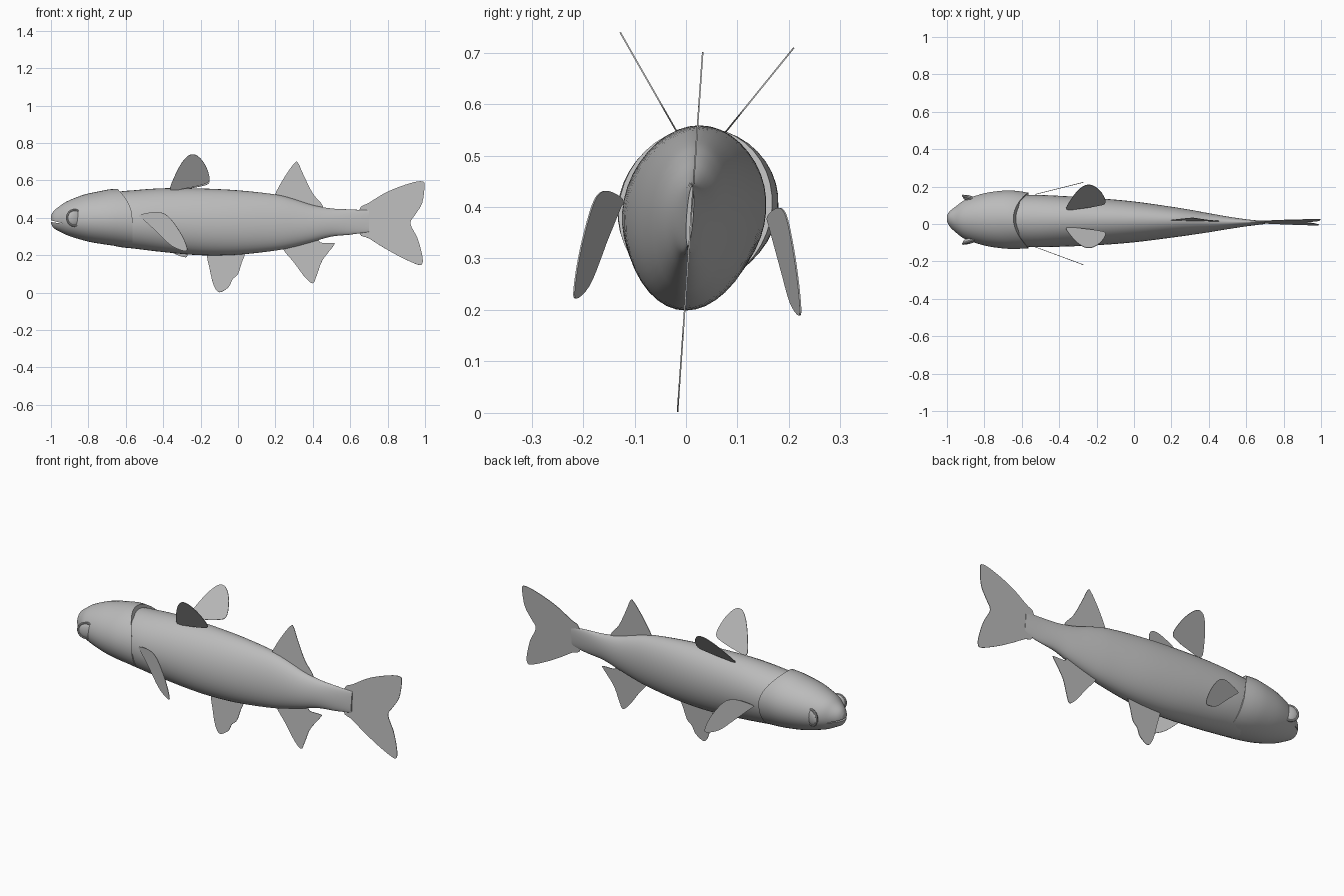
import bpy
import bmesh
from math import sin, cos, pi, radians
from mathutils import Vector

default_cube = bpy.data.objects.get("Cube")
if default_cube:
    bpy.data.objects.remove(default_cube, do_unlink=True)

grey = bpy.data.materials.new("matte grey")
grey.use_nodes = True
grey.diffuse_color = (.5, .5, .5, 1)
grey.node_tree.nodes["Principled BSDF"].inputs["Base Color"].default_value = grey.diffuse_color

TILT = .07      # the fish leans a little towards +y at the top
MID_Z = .38


def lean(z):
    return TILT * (z - MID_Z)


def finish(name, bm):
    """Turn a bmesh into a grey object with outward normals."""
    bmesh.ops.recalc_face_normals(bm, faces=bm.faces)
    mesh = bpy.data.meshes.new(name)
    bm.to_mesh(mesh)
    bm.free()
    mesh.materials.append(grey)
    obj = bpy.data.objects.new(name, mesh)
    bpy.context.collection.objects.link(obj)
    return obj


def smooth(obj, degrees=40):
    bpy.ops.object.select_all(action="DESELECT")
    bpy.context.view_layer.objects.active = obj
    obj.select_set(True)
    bpy.ops.object.shade_smooth_by_angle(angle=radians(degrees))


def spline(points, steps, closed):
    """Catmull-Rom curve through points of any size."""
    count = len(points)
    result = []
    for i in range(count if closed else count - 1):
        picks = [(i + k) % count if closed else min(max(i + k, 0), count - 1)
                 for k in (-1, 0, 1, 2)]
        for s in range(steps):
            t = s / steps
            result.append([b + t / 2 * (c - a + t * (2*a - 5*b + 4*c - d + t * (3*(b - c) + d - a)))
                           for a, b, c, d in zip(*(points[p] for p in picks))])
    if not closed:
        result.append(list(points[-1]))
    return result


def loft(name, sections, sides=40, top_cut=0):
    """Skin oval sections given as x, bottom, top, right and left."""
    bm = bmesh.new()
    rings = []
    smooth_sections = spline(sections, 4, False)
    for i, (x, low, high, right, left) in enumerate(smooth_sections):
        share = (i / (len(smooth_sections) - 1)) ** 2
        ring = []
        for k in range(sides):
            a = 2 * pi * k / sides
            z = (low + high) / 2 + (high - low) / 2 * sin(a)
            y = (left + right) / 2 + (left - right) / 2 * cos(a) + lean(z)
            ring.append(bm.verts.new((x - top_cut * share * max(0, sin(a)) ** 2, y, z)))
        rings.append(ring)
    for r, s in zip(rings, rings[1:]):
        for k in range(sides):
            n = (k + 1) % sides
            bm.faces.new((r[k], r[n], s[n], s[k]))
    bm.faces.new(rings[0])
    bm.faces.new(rings[-1])
    obj = finish(name, bm)
    return obj


def fin(name, outline, side_offset, thickness=.003):
    """Thin sheet from an x, z outline; side_offset gives y."""
    bm = bmesh.new()
    verts = [bm.verts.new((x, side_offset(x, z), z)) for x, z in spline(outline, 4, True)]
    face = bm.faces.new(verts)
    bmesh.ops.triangulate(bm, faces=[face])
    obj = finish(name, bm)
    solid = obj.modifiers.new("thickness", "SOLIDIFY")
    solid.thickness = thickness
    solid.offset = 0
    return obj


# Trunk, starting inside the gill covers and narrowing to the tail
trunk = loft("trunk", [
    (-.78, .30, .49, -.08, .12),
    (-.66, .25, .535, -.11, .145),
    (-.55, .235, .548, -.124, .155),
    (-.4, .217, .558, -.122, .15),
    (-.2, .2, .557, -.113, .138),
    (0, .203, .547, -.097, .12),
    (.2, .225, .525, -.072, .092),
    (.3, .245, .5, -.058, .076),
    (.4, .272, .468, -.043, .058),
    (.5, .3, .45, -.027, .04),
    (.6, .31, .445, -.012, .025),
    (.7, .325, .44, .001, .014)])
smooth(trunk)

# Head with gill covers that stand slightly proud of the trunk
head = loft("head", [
    (-1, .37, .41, .015, .045),
    (-.985, .345, .435, -.015, .068),
    (-.95, .325, .46, -.048, .095),
    (-.9, .302, .488, -.083, .13),
    (-.8, .273, .523, -.116, .163),
    (-.7, .256, .542, -.132, .177),
    (-.63, .247, .552, -.134, .176),
    (-.565, .24, .555, -.132, .166)], top_cut=.08)

# Mouth slit cut across the snout
bm = bmesh.new()
bmesh.ops.create_cube(bm, size=1)
for v in bm.verts:
    opening = .014 if v.co.x < 0 else .002
    v.co = Vector((-.99 + v.co.x * .1, .03 + v.co.y * .4, .38 + v.co.z * opening + v.co.x * -.02))
mouth_cutter = finish("mouth_cutter", bm)
mouth_cutter.hide_render = True
mouth_cutter.hide_set(True)
slit = head.modifiers.new("mouth", "BOOLEAN")
slit.operation = "DIFFERENCE"
slit.object = mouth_cutter
smooth(head)

# Eyes: shallow domes, each with a raised rim
for side, label, y in ((-1, "right", -.087), (1, "left", .133)):
    turn = (radians(90), 0, radians(-20 * side))
    bpy.ops.mesh.primitive_uv_sphere_add(segments=32, ring_count=16, radius=.043,
                                         location=(-.875, y, .4), rotation=turn)
    eye = bpy.context.object
    eye.scale.z = .4
    bpy.ops.mesh.primitive_torus_add(major_segments=32, minor_segments=8, major_radius=.042,
                                     minor_radius=.006, location=(-.875, y + side * .004, .4),
                                     rotation=turn)
    rim = bpy.context.object
    for obj, part in ((eye, "eye"), (rim, "eye_rim")):
        obj.name = label + "_" + part
        obj.data.materials.append(grey)
        smooth(obj)


# Fins on the centre line
def centre(x, z):
    return .01 + lean(z)


fin("rear_back_fin", [(.2, .5), (.2, .53), (.25, .62), (.3, .69), (.32, .695), (.35, .63),
                      (.4, .53), (.45, .47), (.44, .44), (.3, .47)], centre)
fin("tail_fin", [(.65, .445), (.7, .48), (.8, .54), (.92, .585), (.985, .595), (.997, .57),
                 (.985, .48), (.95, .42), (.922, .37), (.96, .29), (.985, .2), (.985, .155),
                 (.96, .15), (.87, .19), (.78, .24), (.7, .29), (.65, .318)], centre)
fin("rear_belly_fin", [(.24, .24), (.3, .16), (.36, .08), (.4, .05), (.42, .09), (.45, .17),
                       (.51, .25), (.51, .265), (.44, .268), (.42, .3), (.3, .27)], centre)
fin("front_belly_fin", [(-.165, .22), (-.15, .12), (-.13, .04), (-.1, .002), (-.05, .03),
                        (-.03, .07), (0, .1), (.02, .16), (.035, .2), (.03, .23), (-.1, .23)],
    centre)

# Paired fins spread from the back
back_fin = [(-.36, 0), (-.34, .07), (-.3, .145), (-.26, .185), (-.22, .183), (-.18, .14),
            (-.155, .08), (-.157, .043), (-.2, .025), (-.28, .008)]
for label, y, base, height, slope in (("right", -.02, .55, 1, -.57), ("left", .078, .547, .86, .81)):
    fin(label + "_back_fin", [(x, base + z * height) for x, z in back_fin],
        lambda x, z: y + slope * (z - base))

# Paired fins swept back along the flanks
flank_fin = [(-.53, .41), (-.48, .427), (-.42, .43), (-.37, .405), (-.31, .325), (-.275, .25),
             (-.28, .222), (-.35, .247), (-.42, .31), (-.49, .385)]
for label, y, slope, drop in (("right", -.122, -.37, 0), ("left", .158, .25, .033)):
    fin(label + "_flank_fin", [(x, z - drop) for x, z in flank_fin],
        lambda x, z: y + slope * (x + .53))
